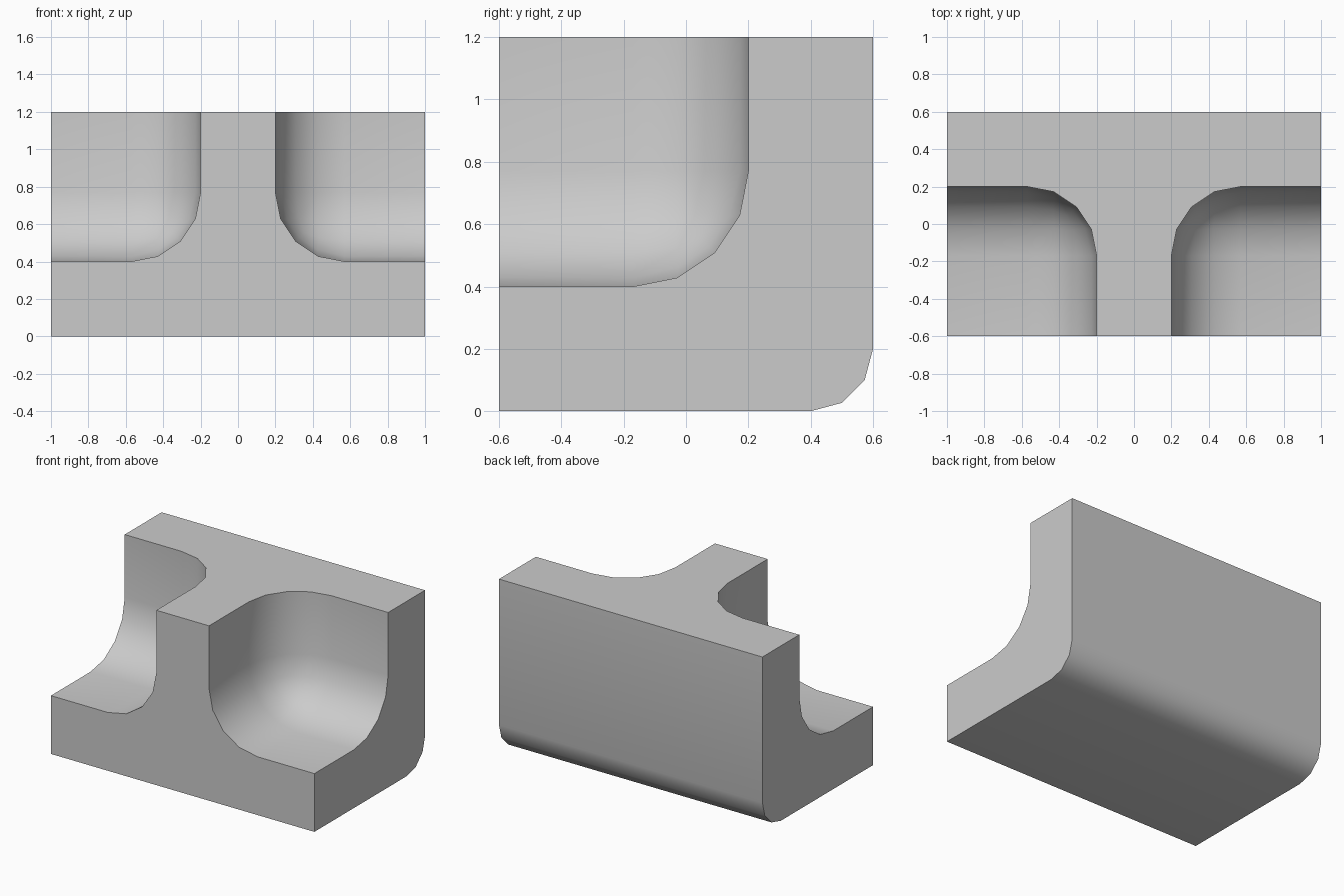
import bpy
import bmesh
import math

cube = bpy.data.objects.get("Cube")
if cube:
    bpy.data.objects.remove(cube, do_unlink=True)

grey = bpy.data.materials.new("light grey")
grey.use_nodes = True
colour = (0.6, 0.6, 0.6, 1)
grey.diffuse_color = colour
grey.node_tree.nodes["Principled BSDF"].inputs["Base Color"].default_value = colour


def rounded_box(name, low, high, radius, segments, choose):
    """Box between two corners, with the chosen edges rounded."""
    bm = bmesh.new()
    bmesh.ops.create_cube(bm, size=1)
    for v in bm.verts:
        v.co = [(a + b) / 2 + c * (b - a) for a, b, c in zip(low, high, v.co)]
    edges = [e for e in bm.edges if choose(e)]
    bmesh.ops.bevel(bm, geom=edges, offset=radius, segments=segments,
                    profile=0.5, affect='EDGES')
    mesh = bpy.data.meshes.new(name)
    bm.to_mesh(mesh)
    bm.free()
    mesh.materials.append(grey)
    obj = bpy.data.objects.new(name, mesh)
    bpy.context.collection.objects.link(obj)
    return obj


# Solid block with a rounded lower back edge
block = rounded_box("tee_wall_block", (-1, -0.6, 0), (1, 0.6, 1.2), 0.2, 3,
                    lambda e: all(v.co.y > 0.5 and v.co.z < 0.1 for v in e.verts))

# A rounded hollow on each side of the central rib
cutters = []
for side, name in ((1, "left_hollow_cutter"), (-1, "right_hollow_cutter")):
    x = sorted((0.2 * side, 1.8 * side))
    cutter = rounded_box(name, (x[0], -1.4, 0.4), (x[1], 0.2, 2), 0.37, 4,
                         lambda e: True)
    cutter.hide_render = True
    cutters.append(cutter)
    cut = block.modifiers.new(name, 'BOOLEAN')
    cut.operation = 'DIFFERENCE'
    cut.solver = 'EXACT'
    cut.object = cutter

# Bake the cuts, then smooth the rounded parts
bpy.ops.object.select_all(action='DESELECT')
block.select_set(True)
bpy.context.view_layer.objects.active = block
for modifier in list(block.modifiers):
    bpy.ops.object.modifier_apply(modifier=modifier.name)
for cutter in cutters:
    bpy.data.objects.remove(cutter, do_unlink=True)
bpy.ops.object.shade_smooth_by_angle(angle=math.radians(35))
